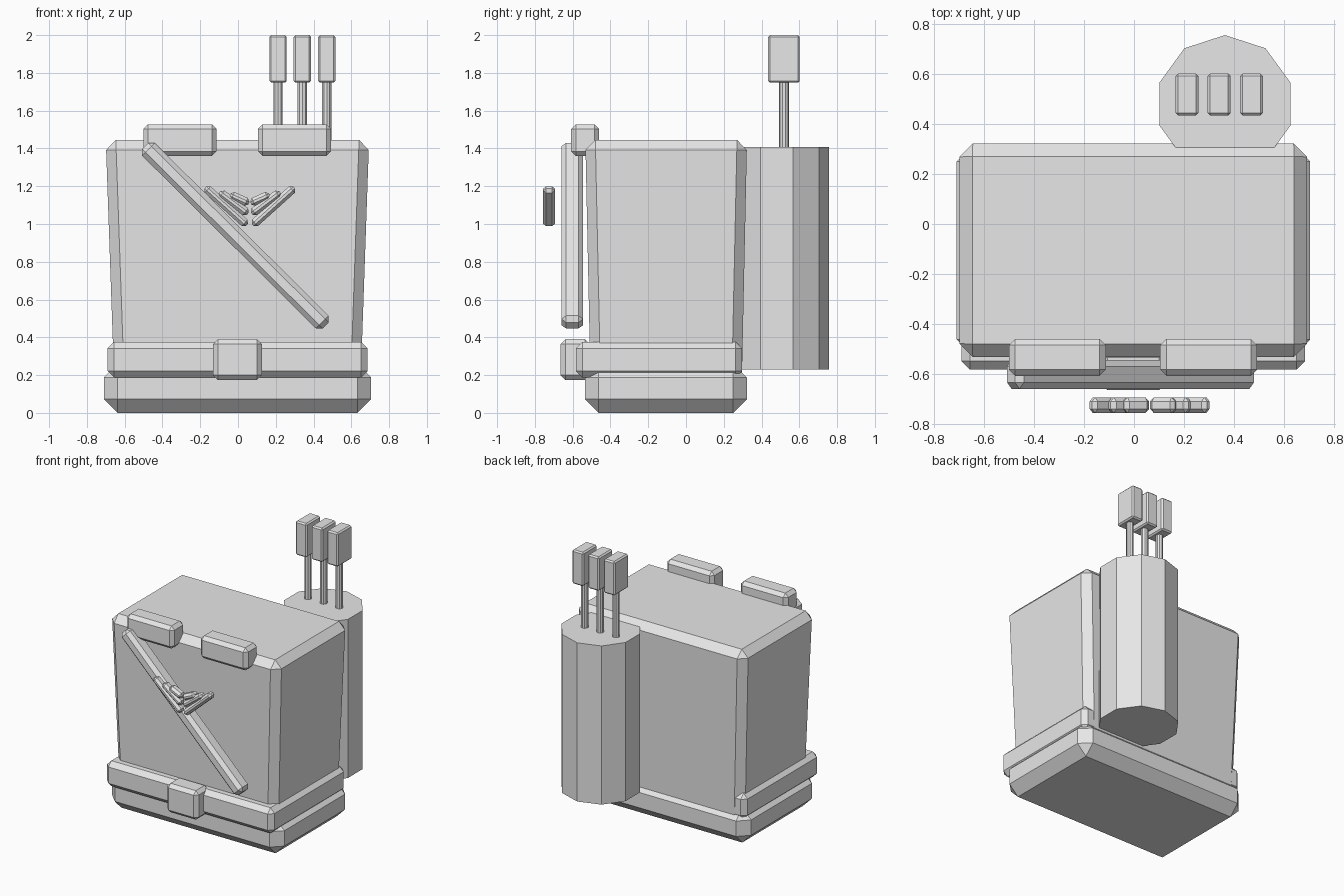
import bpy, bmesh, math
from mathutils import Vector, Matrix

if "Cube" in bpy.data.objects:
    bpy.data.objects.remove(bpy.data.objects["Cube"], do_unlink=True)

COLOUR = (0.8, 0.8, 0.8, 1.0)
grey = bpy.data.materials.new("light_grey")
grey.use_nodes = True
grey.diffuse_color = COLOUR
grey.node_tree.nodes["Principled BSDF"].inputs["Base Color"].default_value = COLOUR


def finish(name, bm):
    bmesh.ops.recalc_face_normals(bm, faces=bm.faces)
    mesh = bpy.data.meshes.new(name)
    bm.to_mesh(mesh)
    bm.free()
    mesh.materials.append(grey)
    obj = bpy.data.objects.new(name, mesh)
    bpy.context.collection.objects.link(obj)
    return obj


def block(name, lo, hi, chamfer, taper=(1, 1)):
    """Chamfered box between two corners; taper scales its bottom face."""
    lo, hi = Vector(lo), Vector(hi)
    mid, size = (lo + hi) / 2, hi - lo
    bm = bmesh.new()
    bmesh.ops.create_cube(bm, size=1)
    for v in bm.verts:
        sx, sy = taper if v.co.z < 0 else (1, 1)
        v.co = mid + Vector((v.co.x * size.x * sx, v.co.y * size.y * sy, v.co.z * size.z))
    bmesh.ops.bevel(bm, geom=bm.edges[:], offset=chamfer, segments=1,
                    profile=0.5, affect='EDGES')
    return finish(name, bm)


def bar(name, start, end, width, y, depth, chamfer):
    """Chamfered bar between two (x, z) points in a plane facing the front."""
    a, b = Vector((start[0], y, start[1])), Vector((end[0], y, end[1]))
    d = b - a
    half = d.length / 2
    obj = block(name, (-half, -depth / 2, -width / 2), (half, depth / 2, width / 2), chamfer)
    obj.data.transform(Matrix.Translation((a + b) / 2)
                       @ Matrix.Rotation(-math.atan2(d.z, d.x), 4, 'Y'))
    return obj


def prism(name, x, y, z0, z1, radius, sides):
    bm = bmesh.new()
    bmesh.ops.create_cone(bm, cap_ends=True, segments=sides, radius1=radius,
                          radius2=radius, depth=z1 - z0)
    bmesh.ops.translate(bm, verts=bm.verts, vec=(x, y, (z0 + z1) / 2))
    return finish(name, bm)


# Body, base and belt
block("torso", (-0.70, -0.533, 0.15), (0.694, 0.323, 1.445), 0.053, (0.935, 0.935))
block("base", (-0.71, -0.535, 0), (0.705, 0.323, 0.26), 0.073)
block("belt", (-0.69, -0.583, 0.187), (0.685, 0.296, 0.376), 0.034)
block("belt_buckle", (-0.132, -0.664, 0.175), (0.126, -0.51, 0.39), 0.025)

# Shoulder straps
for side, x in (("right", -0.307), ("left", 0.299)):
    block(side + "_shoulder_strap", (x - 0.194, -0.608, 1.36), (x + 0.194, -0.46, 1.528), 0.025)

# Diagonal sash
bar("sash", (-0.492, 1.413), (0.464, 0.463), 0.095, -0.602, 0.115, 0.025)

# Fanned chest badge, mirrored about its own centre line
BADGE_X = 0.0625
feathers = [((0.015, 0.995), (0.235, 1.193)),
            ((0.010, 1.055), (0.160, 1.168)),
            ((0.005, 1.110), (0.105, 1.155))]
for side, s in (("right", -1), ("left", 1)):
    for i, (inner, outer) in enumerate(feathers):
        bar(f"{side}_badge_feather_{i + 1}", (BADGE_X + s * inner[0], inner[1]),
            (BADGE_X + s * outer[0], outer[1]), 0.046, -0.725, 0.062, 0.016)

# Back canister with three stalks
prism("back_canister", 0.364, 0.48, 0.23, 1.408, 0.276, 10)
for i, x in enumerate((0.212, 0.341, 0.47)):
    prism(f"stalk_{i + 1}", x, 0.518, 1.38, 1.77, 0.026, 10)
    block(f"stalk_head_{i + 1}", (x - 0.046, 0.435, 1.748), (x + 0.046, 0.602, 2.0), 0.01)
